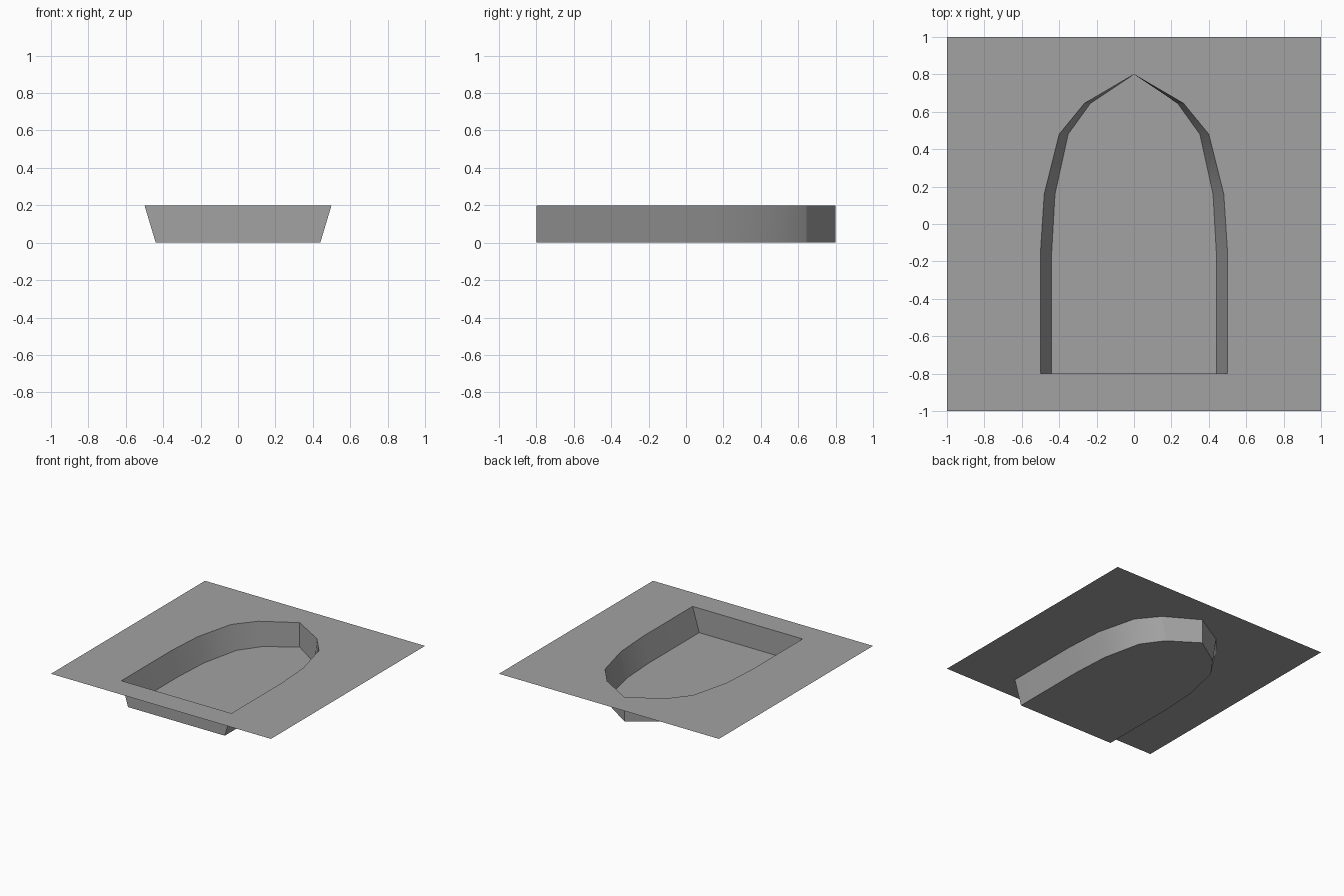
import bpy
import bmesh

cube = bpy.data.objects.get("Cube")
if cube:
    bpy.data.objects.remove(cube, do_unlink=True)

# Half outline of the pointed arch, from the front corner to the tip
HALF = [(0.5, -0.8), (0.5, -0.15), (0.48, 0.16), (0.4, 0.48), (0.265, 0.645), (0, 0.8)]
TOP, TAPER, HARD_Y = 0.2, 0.88, 0.6

grey = bpy.data.materials.new("mid grey")
grey.use_nodes = True
colour = (0.36, 0.36, 0.36, 1)
grey.diffuse_color = colour
grey.node_tree.nodes["Principled BSDF"].inputs["Base Color"].default_value = colour


def make_object(name, bm):
    bmesh.ops.remove_doubles(bm, verts=bm.verts, dist=0.0001)
    mesh = bpy.data.meshes.new(name)
    bm.to_mesh(mesh)
    bm.free()
    mesh.materials.append(grey)
    obj = bpy.data.objects.new(name, mesh)
    bpy.context.collection.objects.link(obj)


# Arch outline counterclockwise, at the rim and at the narrower floor
outline = HALF + [(-x, y) for x, y in reversed(HALF[:-1])]
bm = bmesh.new()
rim = [bm.verts.new((x, y, TOP)) for x, y in outline]
floor = [bm.verts.new((x * TAPER, y, 0)) for x, y in outline]

# Recess floor and side walls, facing into the recess
bm.faces.new(floor)
for i in range(len(rim)):
    j = (i + 1) % len(rim)
    ends = [rim[j], rim[i], floor[i], floor[j]]
    if rim[i].co.y == rim[j].co.y == HALF[-1][1]:
        continue
    wall = bm.faces.new(ends)
    wall.smooth = min(v.co.y for v in ends) < HARD_Y and i != len(rim) - 1

# Flat sheet around the opening, as two mirrored halves
for side in (1, -1):
    points = [(0, -1), (1, -1), (1, 1), (0, 1)] + HALF[::-1] + [(0, -0.8)]
    verts = [bm.verts.new((side * x, y, TOP)) for x, y in points]
    bm.faces.new(verts[::side])

# Crisp edges wherever a flat face meets a rounded wall
bm.normal_update()
for edge in bm.edges:
    edge.smooth = all(f.smooth for f in edge.link_faces)
make_object("arched_recess_panel", bm)
